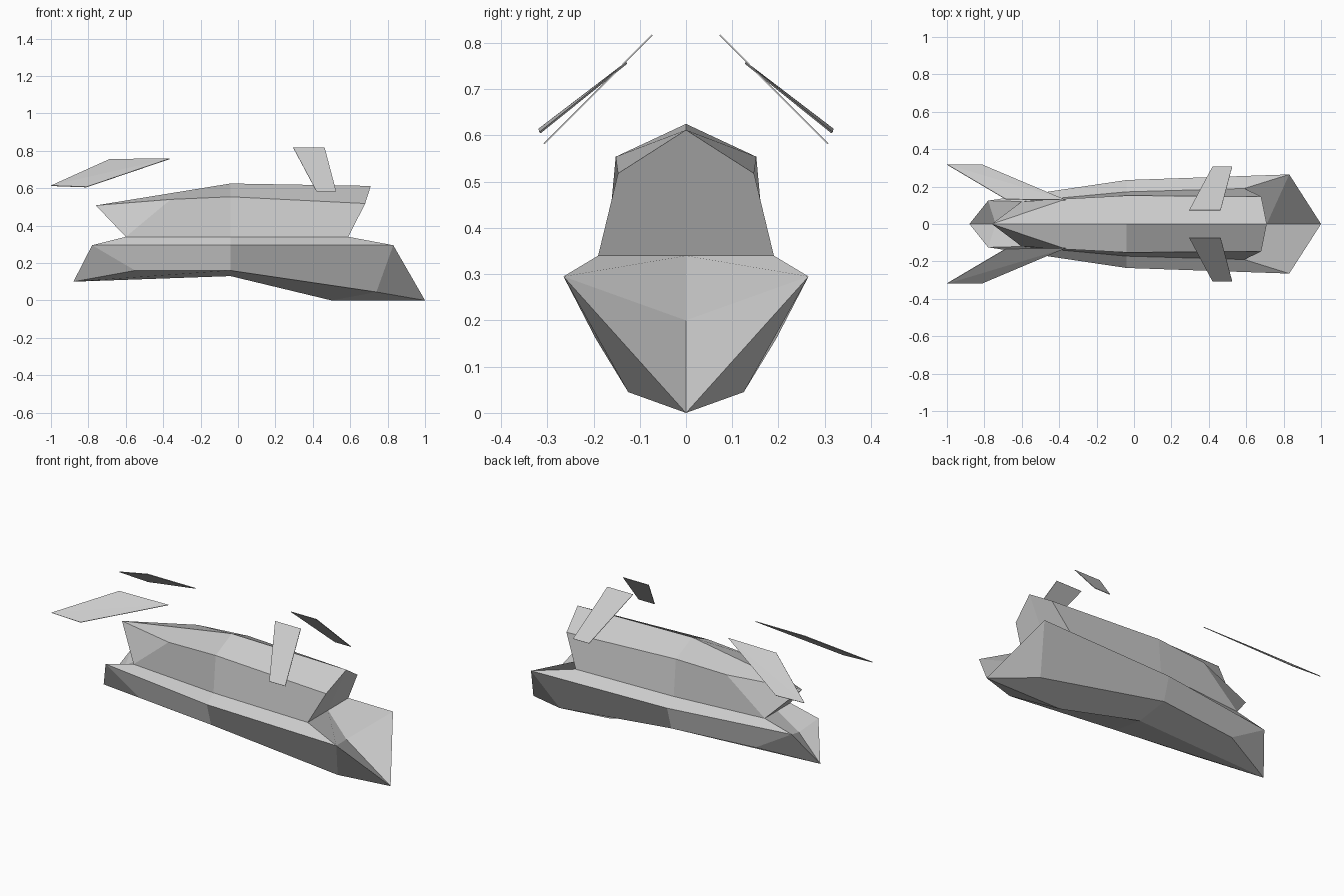
import bpy, bmesh
from mathutils import Vector

if "Cube" in bpy.data.objects:
    bpy.data.objects.remove(bpy.data.objects["Cube"])


def mirrored_part(name, pts, faces, thickness=0.0):
    """Build the +y half from named points, mirror it across y = 0."""
    bm = bmesh.new()
    for side in (1, -1):
        v = {k: bm.verts.new((p[0], side * p[1], p[2])) for k, p in pts.items()}
        for f in faces:
            bm.faces.new([v[k] for k in f.split()])
    bmesh.ops.remove_doubles(bm, verts=bm.verts, dist=0.0005)
    bmesh.ops.recalc_face_normals(bm, faces=bm.faces)
    mesh = bpy.data.meshes.new(name)
    bm.to_mesh(mesh)
    bm.free()
    obj = bpy.data.objects.new(name, mesh)
    bpy.context.collection.objects.link(obj)
    if thickness:
        mod = obj.modifiers.new("thickness", "SOLIDIFY")
        mod.thickness = thickness
        mod.offset = 0
    return obj


# shared deck line where the upper body meets the lower hull
deck = {
    "b0": (-0.60, 0.12, 0.34), "b1": (-0.04, 0.172, 0.34), "b2": (0.59, 0.19, 0.34),
    "m0": (-0.60, 0, 0.34), "m2": (0.59, 0, 0.34),
}

# lower hull: keel (k), chine (c), rail (r), end notches (n)
mirrored_part("lower_hull", {
    **deck,
    "k0": (-0.88, 0, 0.10), "k1": (-0.04, 0, 0.13), "k2": (0.50, 0, 0), "k3": (1.0, 0, 0),
    "c0": (-0.55, 0.135, 0.16), "c1": (-0.04, 0.195, 0.16), "c2": (0.74, 0.125, 0.045),
    "r0": (-0.78, 0.125, 0.295), "r1": (-0.04, 0.235, 0.295), "r2": (0.83, 0.265, 0.295),
    "n0": (-0.74, 0, 0.25), "n2": (0.71, 0, 0.20),
}, [
    "k0 k1 c1 c0", "k1 k2 c2 c1", "k2 k3 c2",
    "c0 c1 r1 r0", "c1 c2 r2 r1",
    "k0 c0 r0", "k0 r0 n0", "k3 r2 c2", "k3 n2 r2",
    "r0 r1 b1 b0", "r1 r2 b2 b1", "n0 r0 b0 m0", "r2 n2 m2 b2",
])

# upper body: shoulders (s) and roof ridge (t)
mirrored_part("upper_body", {
    **deck,
    "s0": (-0.36, 0.135, 0.54), "s1": (-0.04, 0.152, 0.554), "s2": (0.68, 0.147, 0.518),
    "t0": (-0.76, 0, 0.508), "t1": (-0.04, 0, 0.625), "t2": (0.71, 0, 0.612),
}, [
    "b0 b1 s1 s0", "b1 b2 s2 s1", "b0 s0 t0",
    "s0 s1 t1 t0", "s1 s2 t2 t1", "m0 b0 t0", "m2 t2 s2 b2",
])

# thin floating fins, a swept pair at each end
mirrored_part("long_fins", {
    "a": (-1.0, 0.318, 0.613), "b": (-0.685, 0.132, 0.755),
    "c": (-0.365, 0.128, 0.757), "d": (-0.81, 0.316, 0.606),
}, ["a b c", "a c d"], 0.004)
mirrored_part("short_fins", {
    "a": (0.295, 0.073, 0.817), "b": (0.463, 0.073, 0.817),
    "c": (0.525, 0.307, 0.582), "d": (0.42, 0.307, 0.582),
}, ["a b c d"], 0.003)
